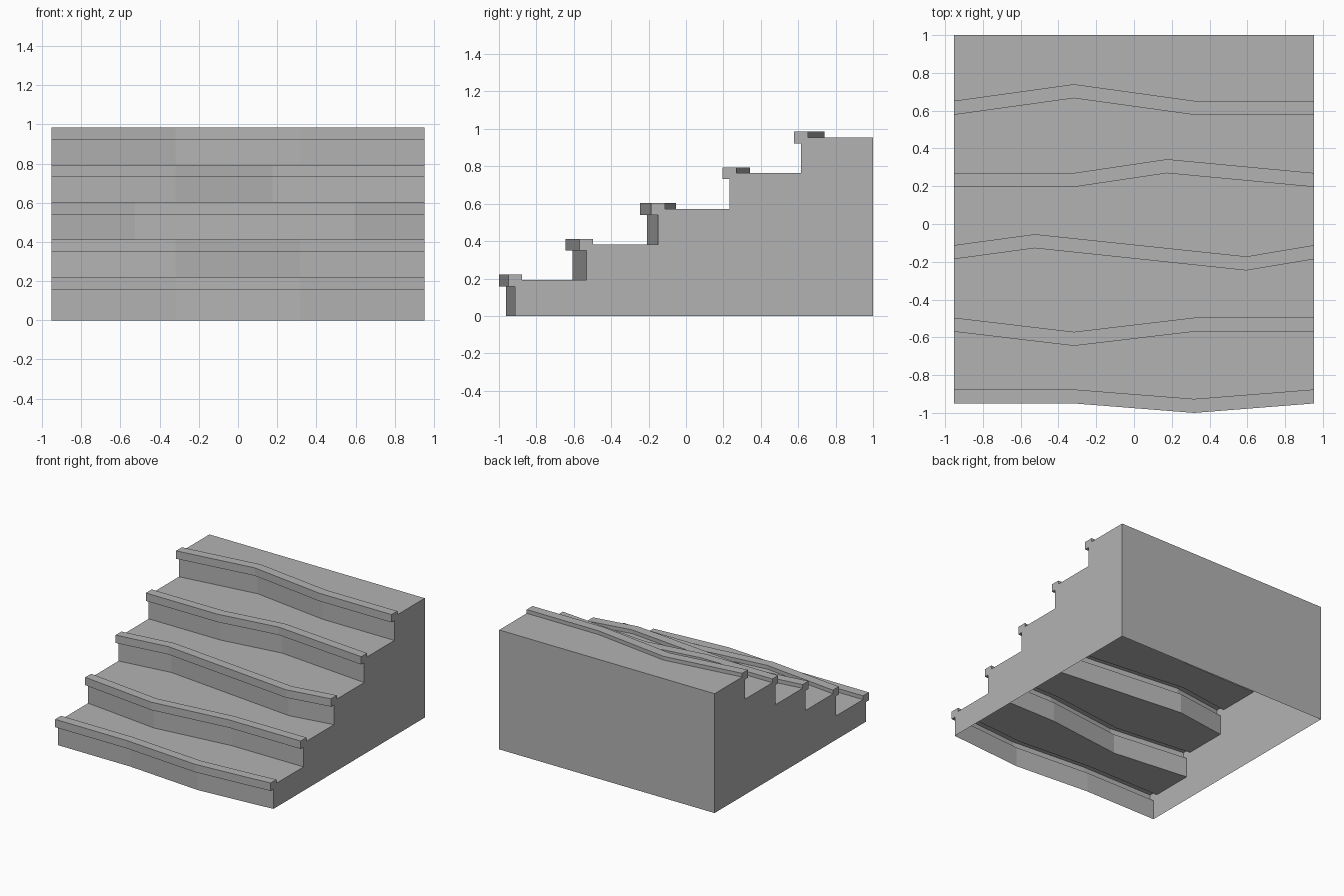
import bpy
import bmesh

if "Cube" in bpy.data.objects:
    bpy.data.objects.remove(bpy.data.objects["Cube"], do_unlink=True)

HALF = 0.953      # half width of the flight
RISE = 0.191      # height of one step
BACK = 1.0        # rear plane
T = 0.318         # third point along the width

stone = bpy.data.materials.new("grey stone")
stone.use_nodes = True
GREY = (0.45, 0.45, 0.45, 1)
stone.diffuse_color = GREY
stone.node_tree.nodes["Principled BSDF"].inputs["Base Color"].default_value = GREY

# Worn front edge of each step, left to right: (x, y)
EDGES = [
    [(-HALF, -0.95), (-T, -0.95), (T, -1.0), (HALF, -0.95)],
    [(-HALF, -0.57), (-T, -0.645), (T, -0.57), (HALF, -0.57)],
    [(-HALF, -0.186), (-0.525, -0.128), (0.595, -0.246), (HALF, -0.186)],
    [(-HALF, 0.196), (-T, 0.196), (0.175, 0.269), (HALF, 0.196)],
    [(-HALF, 0.578), (-T, 0.666), (T, 0.578), (HALF, 0.578)],
]


def section(x, y, k):
    """Riser and overhanging nosing at one point of step k, bottom to top."""
    low, top = k * RISE, (k + 1) * RISE
    riser, rear = y + 0.037, y + 0.074
    return [(x, riser, low), (x, riser, top - 0.033), (x, y, top - 0.033),
            (x, y, top + 0.03), (x, rear, top + 0.03), (x, rear, top)]


def build(name, polygons):
    """Make an object from outward-facing polygons and weld shared corners."""
    bm = bmesh.new()
    for poly in polygons:
        bm.faces.new([bm.verts.new(p) for p in poly])
    bmesh.ops.remove_doubles(bm, verts=bm.verts[:], dist=1e-5)
    mesh = bpy.data.meshes.new(name)
    bm.to_mesh(mesh)
    bm.free()
    mesh.materials.append(stone)
    obj = bpy.data.objects.new(name, mesh)
    bpy.context.collection.objects.link(obj)


# Steps: riser, nosing and tread
for k, edge in enumerate(EDGES):
    rows = [section(x, y, k) for x, y in edge]
    polys = []
    for a, b in zip(rows, rows[1:]):
        for j in range(len(a) - 1):
            polys.append([a[j], b[j], b[j + 1], a[j + 1]])
    if k + 1 < len(EDGES):
        behind = [section(x, y, k + 1)[0] for x, y in EDGES[k + 1]]
    else:
        behind = [(-HALF, BACK, (k + 1) * RISE), (HALF, BACK, (k + 1) * RISE)]
    polys.append([r[-1] for r in rows] + behind[::-1])
    build(f"step_{k + 1}", polys)

# Side walls following the stepped outline
top = len(EDGES) * RISE
for name, end, x in (("right_wall", 0, -HALF), ("left_wall", -1, HALF)):
    outline = [p for k, e in enumerate(EDGES) for p in section(*e[end], k)]
    outline += [(x, BACK, top), (x, BACK, 0)]
    build(name, [outline if x < 0 else outline[::-1]])

# Back wall; the underside stays open
build("back_wall", [[(-HALF, BACK, 0), (-HALF, BACK, top),
                     (HALF, BACK, top), (HALF, BACK, 0)]])
